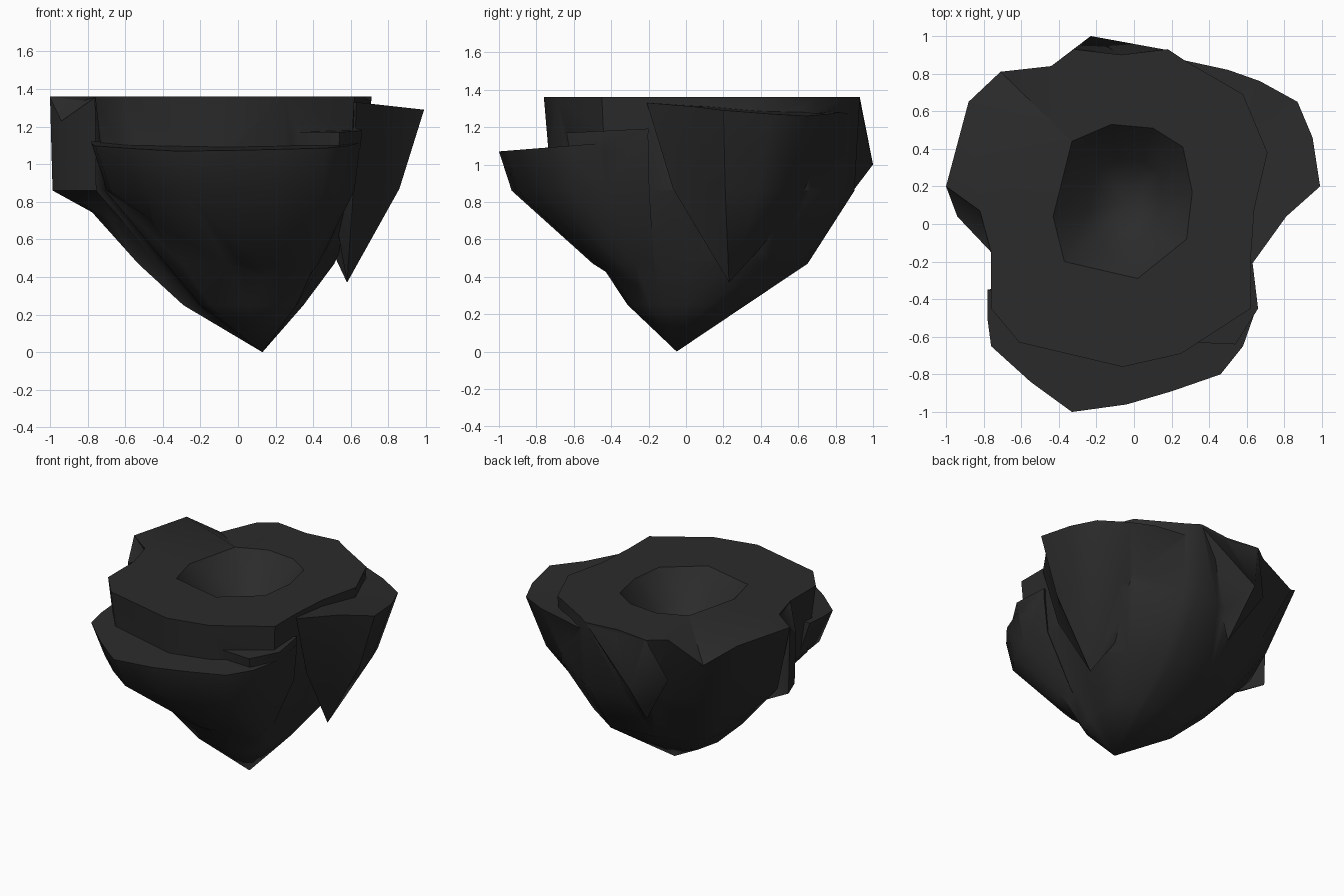
import bpy, bmesh

if "Cube" in bpy.data.objects:
    bpy.data.objects.remove(bpy.data.objects["Cube"])

stone = bpy.data.materials.new("charcoal stone")
stone.diffuse_color = (0.024, 0.024, 0.024, 1)
stone.use_nodes = True
stone.node_tree.nodes["Principled BSDF"].inputs["Base Color"].default_value = stone.diffuse_color


def smooth(ob):
    bpy.ops.object.select_all(action='DESELECT')
    ob.select_set(True)
    bpy.context.view_layer.objects.active = ob
    bpy.ops.object.shade_smooth_by_angle(angle=0.85)


def rock(name, outline, tip, levels, bowl=None):
    """Flat-topped rock tapering to a tip.
    levels: (height, scale about tip, extra scale at the back, undercut at the back left corner)."""
    bm = bmesh.new()
    tx, ty, tz = tip

    def add_ring(points):
        return [bm.verts.new(p) for p in points]

    def bridge(a, b):
        n = len(a)
        for i in range(n):
            bm.faces.new((a[i], a[(i + 1) % n], b[(i + 1) % n], b[i]))

    def close(ring, point):
        v = bm.verts.new(point)
        for i in range(len(ring)):
            bm.faces.new((ring[i], ring[(i + 1) % len(ring)], v))

    def shrink(p, z, s, back=0, undercut=0):
        dx, dy = p[0] - tx, p[1] - ty
        r = max(1e-6, (dx * dx + dy * dy) ** 0.5)
        up, left = max(0, dy / r), max(0, -dx / r)
        s += back * up - undercut * up * left
        return (tx + dx * s, ty + dy * s, z)

    top = add_ring(outline)
    ring = top
    for level in levels:
        lower = add_ring([shrink(p, *level) for p in outline])
        bridge(ring, lower)
        ring = lower
    close(ring, tip)

    if bowl:
        # sunken bowl, then the flat rim between it and the outer edge
        rim_points, (cx, cy, cz) = bowl
        zt = outline[0][2]
        rim = add_ring([(x, y, zt) for x, y in rim_points])
        mid = add_ring([(cx + (x - cx) * 0.55, cy + (y - cy) * 0.55, zt + (cz - zt) * 0.6)
                        for x, y in rim_points])
        bridge(rim, mid)
        close(mid, (cx, cy, cz))
        edges = [bm.edges.get((r[i], r[(i + 1) % len(r)])) for r in (top, rim) for i in range(len(r))]
        bmesh.ops.triangle_fill(bm, edges=edges, use_beauty=True)
    else:
        bmesh.ops.triangulate(bm, faces=[bm.faces.new(top)])
    bmesh.ops.recalc_face_normals(bm, faces=bm.faces[:])

    mesh = bpy.data.meshes.new(name)
    bm.to_mesh(mesh)
    bm.free()
    mesh.materials.append(stone)
    ob = bpy.data.objects.new(name, mesh)
    bpy.context.collection.objects.link(ob)
    return ob


# Main tapering rock with the bowl in its top
main = [(-1, .2), (-.88, .65), (-.71, .81), (-.44, .84), (-.32, .93), (-.07, .9), (.18, .93),
        (.27, .87), (.58, .69), (.71, .38), (.64, .08), (.62, -.2), (.62, -.45), (.25, -.69),
        (-.06, -.76), (-.61, -.63), (-.76, -.45), (-.76, -.15), (-.82, .07)]
bowl_rim = [(-.33, .44), (-.12, .53), (.1, .51), (.26, .41), (.31, .17), (.28, -.08),
            (.02, -.29), (-.37, -.2), (-.43, .04)]
main_rock = rock("floating_rock", [(x, y, 1.23 if (x, y) == (-.71, .81) else 1.36) for x, y in main],
                 (.13, -.05, 0),
                 [(.86, .94, .03, .25), (.47, .575, .14, .1), (.25, .37, .01)],
                 bowl=(bowl_rim, (-.02, .12, 1.0)))

# Lower shelf wrapping the front
shelf = [(-.78, -.35), (-.78, -.5), (-.76, -.65), (-.55, -.84), (-.33, -1), (-.04, -.96),
         (.2, -.89), (.46, -.8), (.58, -.65), (.65, -.45), (.63, -.2), (.4, -.3), (-.5, -.35)]
front_shelf = rock("front_shelf", [(x, y, 1.07 + (y + 1) * .08) for x, y in shelf],
                   (.27, -.15, .25), [(.86, .92), (.47, .41)])

# Thin step above the shelf at the front right
step = [(.31, -.63), (.54, -.64), (.66, -.45), (.63, -.2), (.4, -.3)]
front_step = rock("front_right_step", [(x, y, 1.17 + (y + .64) * .05) for x, y in step],
                  (.5, -.35, .75), [(1.09, .95)])

# Large boulder on the right, hanging to its own point
boulder = rock("right_boulder",
               [(.63, -.21, 1.33), (.81, .04, 1.31), (.99, .2, 1.29), (.95, .46, 1.27),
                (.87, .65, 1.26), (.67, .76, 1.27), (.5, .82, 1.28), (.27, .87, 1.27),
                (.25, .6, 1.28), (.45, .2, 1.31), (.45, 0, 1.32)],
               (.58, .23, .37), [(.87, .68, .04)])

# Chipped corner on the left
chip = rock("left_chip", [(-1, .2, 1.355), (-.94, .04, 1.23), (-.76, -.15, 1.355), (-.8, .08, 1.355)],
            (-.55, .12, .62), [(.86, .97)])

# Wedge sticking out at the back
wedge = rock("back_wedge", [(-.44, .84, 1.06), (-.23, 1, 1.0), (.18, .925, 1.35),
                            (-.07, .89, 1.355), (-.32, .93, 1.355)],
             (-.2, .75, .67), [])

# Merge the pieces into one solid rock without buried faces
for part in (front_shelf, front_step, boulder, chip, wedge):
    bpy.context.view_layer.objects.active = main_rock
    mod = main_rock.modifiers.new("merge", 'BOOLEAN')
    mod.operation = 'UNION'
    mod.solver = 'EXACT'
    mod.object = part
    bpy.ops.object.modifier_apply(modifier=mod.name)
    bpy.data.objects.remove(part)
smooth(main_rock)
